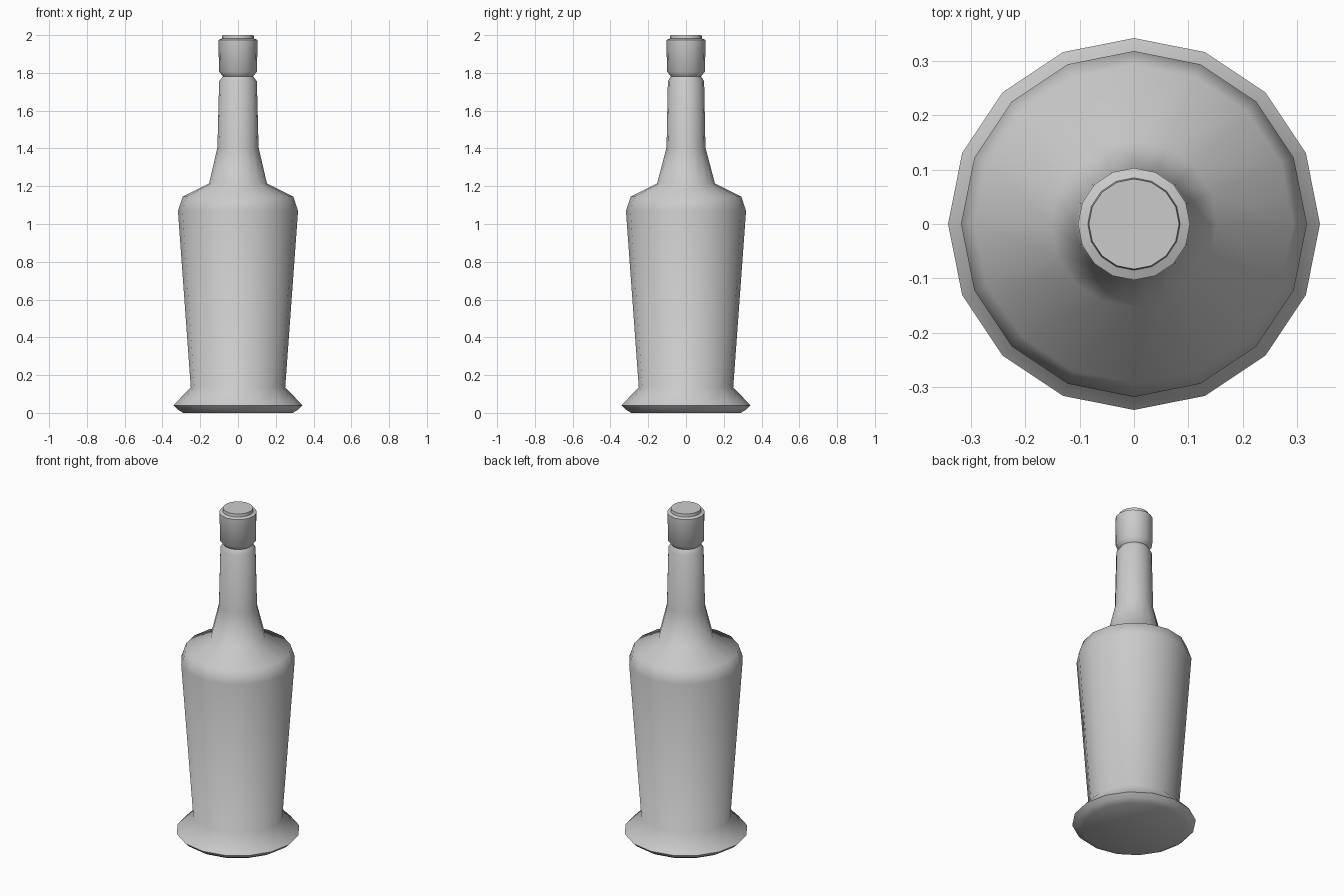
import bpy, bmesh
from math import cos, sin, pi, radians

if "Cube" in bpy.data.objects:
    bpy.data.objects.remove(bpy.data.objects["Cube"])

SIDES = 16


def lathe(name, profile):
    """Closed turned solid; each profile point is (x radius, y radius, z)."""
    bm = bmesh.new()
    rings = []
    for rx, ry, z in profile:
        rings.append([bm.verts.new((rx * cos(2 * pi * i / SIDES),
                                    ry * sin(2 * pi * i / SIDES), z))
                      for i in range(SIDES)])
    for lo, hi in zip(rings, rings[1:]):
        for i in range(SIDES):
            j = (i + 1) % SIDES
            bm.faces.new((lo[i], lo[j], hi[j], hi[i]))
    bm.faces.new(rings[0][::-1])
    bm.faces.new(rings[-1])
    mesh = bpy.data.meshes.new(name)
    bm.to_mesh(mesh)
    bm.free()
    obj = bpy.data.objects.new(name, mesh)
    bpy.context.collection.objects.link(obj)
    bpy.ops.object.select_all(action='DESELECT')
    obj.select_set(True)
    bpy.context.view_layer.objects.active = obj
    bpy.ops.object.shade_smooth_by_angle(angle=radians(62))
    return obj


# Flared foot, tapered body, shoulder, neck and stopper in one turned skin
lathe("bottle", [
    # foot
    (0.290, 0.290, 0.0),
    (0.320, 0.320, 0.018),
    (0.342, 0.342, 0.04),
    (0.250, 0.250, 0.135),
    # body and shoulder
    (0.318, 0.318, 1.07),
    (0.293, 0.293, 1.145),
    (0.153, 0.153, 1.215),
    # slightly oval neck
    (0.109, 0.103, 1.405),
    (0.100, 0.096, 1.755),
    (0.080, 0.080, 1.782),
    # stopper
    (0.101, 0.101, 1.807),
    (0.103, 0.103, 1.975),
    (0.085, 0.085, 1.982),
    (0.083, 0.083, 2.0),
])
